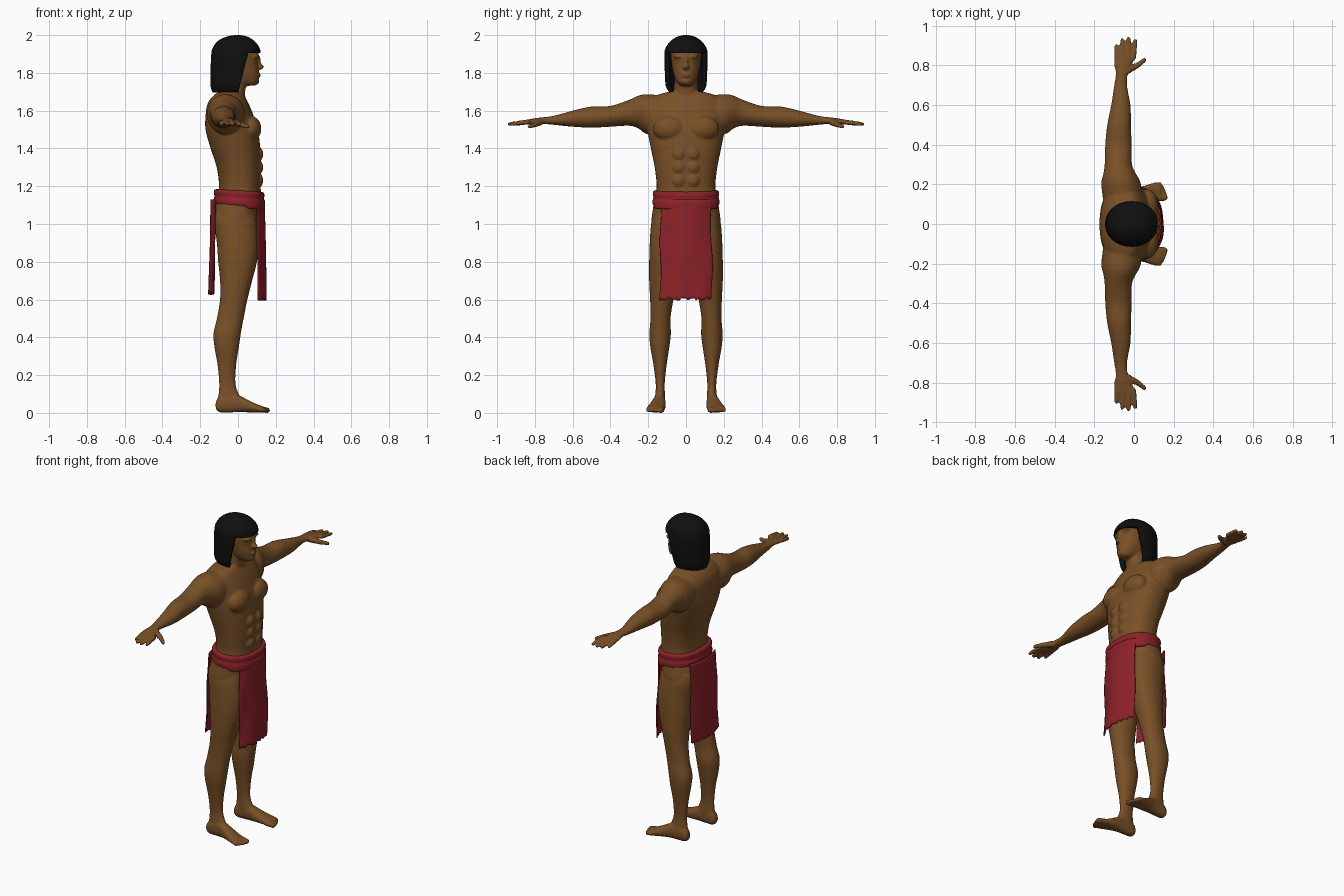
import bpy, bmesh, math, random
from mathutils import Vector, Matrix

if "Cube" in bpy.data.objects:
    bpy.data.objects.remove(bpy.data.objects["Cube"])
random.seed(4)


def material(name, rgb):
    m = bpy.data.materials.new(name)
    m.diffuse_color = (*rgb, 1)
    m.use_nodes = True
    m.node_tree.nodes["Principled BSDF"].inputs["Base Color"].default_value = m.diffuse_color
    return m


SKIN = material("brown skin", (0.19, 0.08, 0.02))
RED = material("red cloth", (0.27, 0.016, 0.022))
BLACK = material("black hair", (0.005, 0.005, 0.005))


def finish(bm, name, mat):
    bmesh.ops.recalc_face_normals(bm, faces=bm.faces)
    me = bpy.data.meshes.new(name)
    bm.to_mesh(me)
    bm.free()
    me.materials.append(mat)
    for p in me.polygons:
        p.use_smooth = True
    ob = bpy.data.objects.new(name, me)
    bpy.context.collection.objects.link(ob)
    return ob


def spline(secs, steps=4):
    """Catmull-Rom interpolation between cross-sections."""
    out = []
    for i in range(len(secs) - 1):
        four = secs[max(i - 1, 0)], secs[i], secs[i + 1], secs[min(i + 2, len(secs) - 1)]
        for k in range(steps):
            t = k / steps
            out.append([0.5 * (2 * b + (c - a) * t + (2 * a - 5 * b + 4 * c - d) * t * t
                               + (3 * b - a - 3 * c + d) * t ** 3) for a, b, c, d in zip(*four)])
    return out + [list(secs[-1])]


def loft(bm, axis, secs, side=1, n=40, power=2.3):
    """Rings along an axis; each section = position, then min/max of the other two axes."""
    rings = []
    for p, a0, a1, b0, b1 in spline(secs):
        ring = []
        for k in range(n):
            t = 2 * math.pi * k / n
            c, s = math.cos(t), math.sin(t)
            a = (a0 + a1) / 2 + (a1 - a0) / 2 * math.copysign(abs(c) ** (2 / power), c)
            b = (b0 + b1) / 2 + (b1 - b0) / 2 * math.copysign(abs(s) ** (2 / power), s)
            co = {'z': (a, b, p), 'y': (a, p, b), 'x': (p, a, b)}[axis]
            ring.append(bm.verts.new((co[0], co[1] * side, co[2])))
        rings.append(ring)
    for r, q in zip(rings, rings[1:]):
        for k in range(n):
            bm.faces.new((r[k], r[(k + 1) % n], q[(k + 1) % n], q[k]))
    bm.faces.new(rings[0])
    bm.faces.new(rings[-1])


def wide(secs):
    """Sections symmetric about y = 0."""
    return [(z, x0, x1, -w, w) for z, x0, x1, w in secs]


def ball(bm, c, r):
    bmesh.ops.create_uvsphere(bm, u_segments=20, v_segments=12, radius=1,
                              matrix=Matrix.Translation(c) @ Matrix.Diagonal((*r, 1)))


def digit(bm, p, q, r0, r1):
    p, q = Vector(p), Vector(q)
    m = Matrix.Translation((p + q) / 2) @ (q - p).to_track_quat('Z', 'Y').to_matrix().to_4x4()
    bmesh.ops.create_cone(bm, cap_ends=True, segments=14, radius1=r0, radius2=r1,
                          depth=(q - p).length, matrix=m)
    ball(bm, q, (r1, r1, r1))
    ball(bm, p, (r0, r0, r0))


# Torso, neck and head
bm = bmesh.new()
loft(bm, 'z', wide([(.92, -.09, .07, .11), (1.0, -.132, .10, .178), (1.08, -.132, .115, .175),
                    (1.15, -.112, .122, .163), (1.2, -.10, .12, .155), (1.3, -.113, .122, .166),
                    (1.4, -.145, .118, .186), (1.5, -.172, .105, .205), (1.58, -.171, .08, .21),
                    (1.64, -.16, .055, .20), (1.68, -.13, .035, .16), (1.70, -.10, .025, .09)]))
loft(bm, 'z', wide([(1.6, -.12, .03, .075), (1.7, -.10, .038, .065), (1.8, -.09, .05, .06)]))
loft(bm, 'z', wide([(1.732, .04, .09, .025), (1.745, .0, .107, .042), (1.77, -.05, .110, .058),
                    (1.8, -.08, .110, .068), (1.85, -.10, .106, .077), (1.9, -.10, .109, .08),
                    (1.95, -.09, .085, .07), (1.98, -.05, .05, .04)]))
# Facial features
ball(bm, (.112, 0, 1.832), (.026, .017, .016))
ball(bm, (.110, 0, 1.858), (.012, .010, .035))
ball(bm, (.107, 0, 1.788), (.014, .025, .013))
ball(bm, (.100, 0, 1.755), (.014, .026, .016))

for s in (1, -1):
    # Chest, stomach and brow shapes
    ball(bm, (.066, .088 * s, 1.505), (.058, .088, .068))
    ball(bm, (.092, .034 * s, 1.885), (.02, .032, .01))
    for z in (1.23, 1.30, 1.37):
        ball(bm, (.108, .036 * s, z), (.026, .037, .037))
    # Arm
    loft(bm, 'y', [(.08, -.15, .04, 1.5, 1.675), (.2, -.165, .035, 1.475, 1.687),
                   (.25, -.155, .012, 1.505, 1.68), (.3, -.148, -.01, 1.52, 1.658),
                   (.4, -.145, -.012, 1.515, 1.625), (.5, -.135, -.015, 1.51, 1.622),
                   (.6, -.115, -.018, 1.515, 1.6), (.7, -.10, -.035, 1.525, 1.573),
                   (.76, -.092, -.03, 1.53, 1.565), (.8, -.10, -.015, 1.529, 1.56),
                   (.84, -.10, .008, 1.525, 1.552), (.862, -.092, .004, 1.528, 1.547)], s, power=2)
    # Fingers and thumb
    for x0, x1, y in ((-.085, -.088, .898), (-.056, -.059, .928), (-.027, -.027, .934), (-.002, .007, .924)):
        digit(bm, (x0, .84 * s, 1.54), (x1, y * s, 1.529), .014, .0105)
    digit(bm, (-.035, .775 * s, 1.54), (.018, .80 * s, 1.526), .02, .0145)
    digit(bm, (.018, .80 * s, 1.526), (.053, .828 * s, 1.516), .0145, .011)
    # Leg
    loft(bm, 'z', [(1.06, -.12, .09, .02, .17), (1.0, -.125, .10, .01, .185), (.9, -.112, .108, .008, .192),
                   (.8, -.105, .10, .02, .195), (.7, -.095, .075, .04, .195), (.6, -.095, .05, .066, .19),
                   (.5, -.112, .03, .082, .188), (.42, -.13, .015, .08, .194), (.35, -.125, .005, .088, .189),
                   (.25, -.108, -.01, .103, .172), (.15, -.10, -.012, .113, .16),
                   (.08, -.105, .01, .11, .164), (.03, -.10, .0, .11, .165)], s, power=2.1)
    # Foot and toes
    loft(bm, 'x', [(-.118, .125, .155, .025, .055), (-.1, .112, .166, .004, .085), (-.05, .11, .17, .002, .1),
                   (.0, .108, .177, .004, .095), (.05, .108, .192, .003, .07), (.1, .112, .208, .002, .046),
                   (.135, .116, .212, .004, .034)], s)
    for k, (x, r) in enumerate(((.155, .015), (.157, .011), (.15, .011), (.142, .0105), (.13, .01))):
        digit(bm, (.11, (.13 + .017 * k) * s, .02), (x, (.132 + .0175 * k) * s, .014), r + .003, r)
body = finish(bm, "body", SKIN)
mod = body.modifiers.new("merge", 'REMESH')
mod.mode, mod.voxel_size, mod.use_smooth_shade = 'VOXEL', .0065, True
mod = body.modifiers.new("soften", 'SMOOTH')
mod.factor, mod.iterations = .5, 4

# Hair: a cap with the face opening cut away below the fringe
bm = bmesh.new()
loft(bm, 'z', wide([(1.697, -.135, .09, .088), (1.73, -.145, .11, .107), (1.8, -.145, .118, .112),
                    (1.88, -.143, .12, .115), (1.93, -.135, .115, .109), (1.97, -.105, .085, .08),
                    (1.992, -.06, .05, .045), (2.0, -.02, .01, .012)]), n=48, power=2.1)
for co, no in (((0, 0, 1.905), (0, 0, 1)), ((.052, 0, 1.9), (1, 0, -.25))):
    bmesh.ops.bisect_plane(bm, geom=bm.verts[:] + bm.edges[:] + bm.faces[:], plane_co=co, plane_no=no)
gone = []
for f in bm.faces:
    c = f.calc_center_median()
    if c.z < 1.698 or (c.z < 1.905 and c.x - .052 - .25 * (c.z - 1.9) > 0):
        gone.append(f)
bmesh.ops.delete(bm, geom=gone, context='FACES')
hair = finish(bm, "hair", BLACK)
mod = hair.modifiers.new("thickness", 'SOLIDIFY')
mod.thickness, mod.offset = .024, -1

# Cloth belt, slightly lower at the front
bm = bmesh.new()
loft(bm, 'z', wide([(z, -.112 - g, .124 + g, .16 + g) for z, g in
                    ((1.096, .0), (1.1, .014), (1.12, .017), (1.14, .013), (1.16, .016), (1.174, .012), (1.178, 0))]),
     n=56)
for v in bm.verts:
    v.co.z -= .06 * v.co.x + (.012 if v.co.x > .05 and v.co.z < 1.12 else 0)
finish(bm, "belt", RED)


# Hanging cloth panels with wavy sides and torn hems
def panel(name, x_mid, curve, half, top, bottom):
    bm = bmesh.new()
    nu, nv, rows = 36, 30, []
    tear = [random.uniform(-.004, .012) for _ in range(nu + 1)]
    for j in range(nv + 1):
        v, row = j / nv, []
        for i in range(nu + 1):
            u = 2 * i / nu - 1
            y = u * (half + .005 * math.sin(9 * v + 2 * u) - .008 * (1 - v))
            z = top + (bottom + tear[i] - top) * v
            x = x_mid - curve * u * u + .003 * math.sin(5 * u + 4 * v) * v + math.copysign(.01, x_mid) * (v - .5)
            row.append(bm.verts.new((x, y, z)))
        rows.append(row)
    for r, q in zip(rows, rows[1:]):
        for i in range(nu):
            bm.faces.new((r[i], r[i + 1], q[i + 1], q[i]))
    ob = finish(bm, name, RED)
    mod = ob.modifiers.new("thickness", 'SOLIDIFY')
    mod.thickness, mod.offset = .007, 0


panel("front_cloth", .143, .038, .138, 1.13, .597)
panel("back_cloth", -.147, -.022, .134, 1.13, .628)
